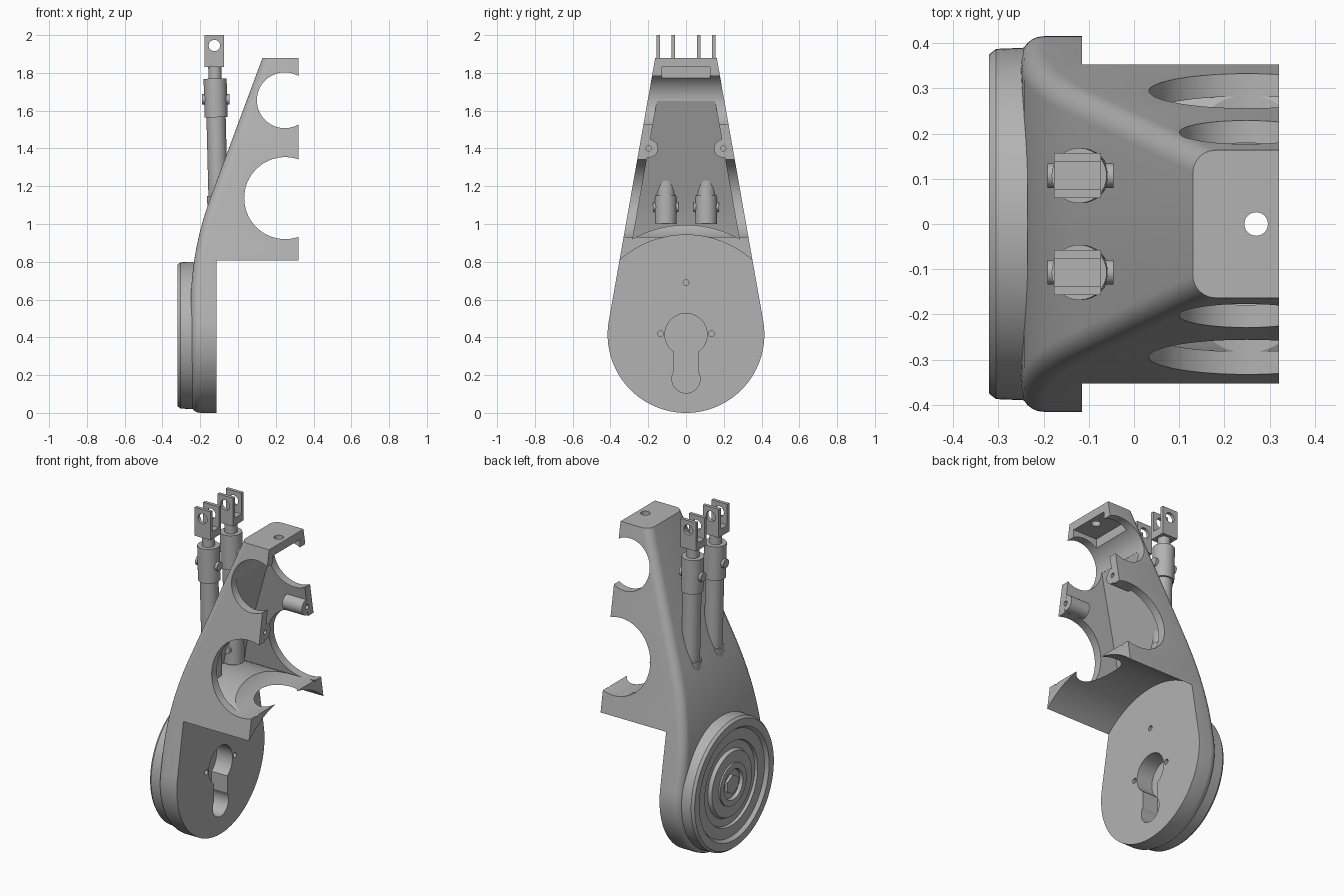
import bpy, bmesh
from math import sin, cos, radians, pi
from mathutils import Vector

cube = bpy.data.objects.get("Cube")
if cube:
    bpy.data.objects.remove(cube, do_unlink=True)

grey = bpy.data.materials.new("machined grey")
grey.use_nodes = True
grey.diffuse_color = (0.45, 0.45, 0.45, 1)
grey.node_tree.nodes["Principled BSDF"].inputs["Base Color"].default_value = grey.diffuse_color

HUB_Z, HUB_R = 0.415, 0.415     # lower round end of the bracket
TOP, FRONT, PLATE = 1.88, 0.32, -0.115
TAPER = radians(10)
cutters = []


def finish(name, bm):
    # Make sure the closed surface points outwards
    if bm.calc_volume(signed=True) < 0:
        bmesh.ops.reverse_faces(bm, faces=bm.faces[:])
    mesh = bpy.data.meshes.new(name)
    bm.to_mesh(mesh)
    bm.free()
    mesh.materials.append(grey)
    ob = bpy.data.objects.new(name, mesh)
    bpy.context.collection.objects.link(ob)
    return ob


def rod(name, a, b, r, sides=32):
    a, b = Vector(a), Vector(b)
    bm = bmesh.new()
    bmesh.ops.create_cone(bm, cap_ends=True, segments=sides, radius1=r, radius2=r, depth=(b - a).length)
    turn = (b - a).to_track_quat('Z', 'Y').to_matrix().to_4x4()
    turn.translation = (a + b) / 2
    bm.transform(turn)
    return finish(name, bm)


def box(name, lo, hi):
    bm = bmesh.new()
    bmesh.ops.create_cube(bm, size=1)
    for v in bm.verts:
        v.co = [l + (c + 0.5) * (h - l) for l, h, c in zip(lo, hi, v.co)]
    return finish(name, bm)


def combine(ob, tool, mode='DIFFERENCE'):
    """Bake a boolean into the object; the tool is removed at the end."""
    mod = ob.modifiers.new("bool", 'BOOLEAN')
    mod.operation, mod.solver, mod.object = mode, 'EXACT', tool
    bpy.context.view_layer.update()
    graph = bpy.context.evaluated_depsgraph_get()
    mesh = bpy.data.meshes.new_from_object(ob.evaluated_get(graph))
    ob.modifiers.remove(mod)
    ob.data = mesh
    tool.hide_render = True
    cutters.append(tool)


def smooth(ob):
    bpy.ops.object.select_all(action='DESELECT')
    ob.select_set(True)
    bpy.context.view_layer.objects.active = ob
    bpy.ops.object.shade_smooth_by_angle(angle=radians(28))


def back_x(z):
    """Back line: vertical, then a blend into a straight lean."""
    lean, bend_top, blend = 0.3725, 1.15, 0.58
    if z > bend_top:
        return 0.13 - lean * (TOP - z)
    t = max(0, z - bend_top + blend)
    return -0.25 + lean * t * t / (2 * blend)


def edge_y(z):
    """Half width of the tapered sides."""
    return HUB_R * cos(TAPER) - (z - HUB_Z - HUB_R * sin(TAPER)) * sin(TAPER) / cos(TAPER)


def sweep(name, side, wall, front, fillet=0):
    """Symmetric outline (y, z, normal) run from the back line to the front."""
    steps = [i * pi / 12 for i in range(7)] if fillet else [0]
    layers = [(fillet * (1 - sin(a)), fillet * (1 - cos(a)), None) for a in steps]
    layers.append((0, 0, front))
    bm, rings, n = bmesh.new(), [], len(side)
    for inset, dx, fixed in layers:
        ring = []
        for y, z, ny, nz in side:
            y, z = y - ny * inset, z - nz * inset
            ring.append((back_x(z) + wall + dx if fixed is None else fixed, y, z))
        ring += [(x, -y, z) for x, y, z in reversed(ring)]
        rings.append([bm.verts.new(p) for p in ring])
    for a, b in zip(rings, rings[1:]):
        for i in range(2 * n):
            j = (i + 1) % (2 * n)
            bm.faces.new((a[i], a[j], b[j], b[i]))
    for ring in (rings[0], rings[-1]):
        for i in range(n - 1):
            bm.faces.new((ring[i], ring[i + 1], ring[-2 - i], ring[-1 - i]))
    bmesh.ops.recalc_face_normals(bm, faces=bm.faces[:])
    return finish(name, bm)


# Bracket body: round end, tapered sides, rounded back edges
outline = []
for i in range(40):
    a = radians(-89) + i / 39 * (TAPER + radians(89))
    outline.append((HUB_R * cos(a), HUB_Z + HUB_R * sin(a), cos(a), sin(a)))
z0 = outline[-1][1]
for i in range(1, 25):
    z = z0 + (TOP - z0) * i / 24
    outline.append((edge_y(z), z, 1, 0))
bracket = sweep("bracket", outline, 0, FRONT, 0.05)

# Concentric clearance under the upper part, leaving the flat mounting plate
combine(bracket, rod("clearance", (PLATE, 0, HUB_Z), (1, 0, HUB_Z), 0.527, 128))

# Hollow inside with an arched floor
inner = []
for i in range(18):
    z = 0.8 + 0.85 * i / 17
    inner.append((edge_y(z) - 0.05, z, 1, 0))
hollow = sweep("hollow", inner, 0.055, 0.6)
combine(hollow, rod("arch", (-0.9, 0, HUB_Z), (1, 0, HUB_Z), 0.58, 128))
combine(bracket, hollow)
combine(bracket, box("cap_pocket", (0.16, -0.128, 1.6), (0.6, 0.128, 1.83)))

# Screw bosses on the side walls
for s in (-1, 1):
    combine(bracket, rod("boss", (0.19, s * 0.196, 1.4), (FRONT - 0.001, s * 0.196, 1.4), 0.048), 'UNION')

# Cross bores and the hole through the cap
combine(bracket, rod("upper_bore", (0.2475, -0.7, 1.655), (0.2475, 0.8, 1.655), 0.1475, 96))
combine(bracket, rod("lower_bore", (0.25, -0.7, 1.137), (0.25, 0.8, 1.137), 0.217, 96))
combine(bracket, rod("cap_hole", (0.27, 0, 1.7), (0.27, 0, 2), 0.026))
for s in (-1, 1):
    combine(bracket, rod("boss_hole", (0.24, s * 0.198, 1.4), (0.5, s * 0.198, 1.4), 0.014, 20))

# Keyhole and pin holes in the mounting plate
combine(bracket, rod("key_round", (-0.22, 0, 0.415), (0, 0, 0.415), 0.112, 48))
combine(bracket, rod("key_end", (-0.22, 0, 0.18), (0, 0, 0.18), 0.075, 40))
combine(bracket, box("key_slot", (-0.22, -0.063, 0.18), (0, 0.063, 0.4)))
for y, z in ((-0.135, 0.42), (0.135, 0.42), (0, 0.69)):
    combine(bracket, rod("pin_hole", (-0.2, y, z), (0, y, z), 0.015, 20))
smooth(bracket)

# Hub cover with concentric steps
profile = [(0.39, -0.235), (0.387, -0.305), (0.375, -0.32), (0.33, -0.32), (0.315, -0.3),
           (0.25, -0.3), (0.245, -0.285), (0.2, -0.285), (0.19, -0.305), (0.125, -0.305),
           (0.125, -0.315), (0.09, -0.315), (0.085, -0.295), (0, -0.295)]
bm = bmesh.new()
pts = [bm.verts.new((x, r, HUB_Z - 0.005)) for r, x in profile]
edges = [bm.edges.new(p) for p in zip(pts, pts[1:])]
bmesh.ops.spin(bm, geom=pts + edges, cent=(0, 0, HUB_Z - 0.005), axis=(1, 0, 0), angle=2 * pi, steps=80)
bmesh.ops.remove_doubles(bm, verts=bm.verts[:], dist=0.0005)
bmesh.ops.holes_fill(bm, edges=bm.edges[:], sides=0)
bmesh.ops.recalc_face_normals(bm, faces=bm.faces[:])
smooth(finish("hub_cover", bm))
rod("hub_hex", (-0.312, 0, HUB_Z - 0.005), (-0.28, 0, HUB_Z - 0.005), 0.058, 6)


def axis(y, z):
    return Vector((-0.127 + 0.025 * (2 - z), y, z))


# Pair of actuators leaning slightly through the back wall
for s, tag in ((1, "left"), (-1, "right")):
    y = s * 0.107
    for part, lo, hi, r in (("lower_collar", 1.0, 1.15, 0.058), ("tube", 1.1, 1.58, 0.051),
                            ("upper_collar", 1.565, 1.77, 0.061), ("piston_rod", 1.75, 1.85, 0.035)):
        smooth(rod(f"{tag}_{part}", axis(y, lo), axis(y, hi), r))
    c = axis(y, 1.66)
    smooth(rod(f"{tag}_upper_bolt", c - Vector((0.073, 0, 0)), c + Vector((0.073, 0, 0)), 0.027, 16))
    c = axis(y, 1.09)
    smooth(rod(f"{tag}_lower_bolt", c - Vector((0, 0.068, 0)), c + Vector((0, 0.068, 0)), 0.024, 16))
    # Forked end with a cross hole
    x = axis(y, 1.92).x
    fork = box(f"{tag}_fork", (x - 0.052, y - 0.05, 1.83), (x + 0.052, y + 0.05, 2))
    combine(fork, box("slot", (x - 1, y - 0.03, 1.875), (x + 1, y + 0.03, 2.1)))
    combine(fork, rod("fork_hole", (x, y - 0.2, 1.945), (x, y + 0.25, 1.945), 0.03))
    smooth(fork)

for tool in cutters:
    bpy.data.objects.remove(tool, do_unlink=True)
